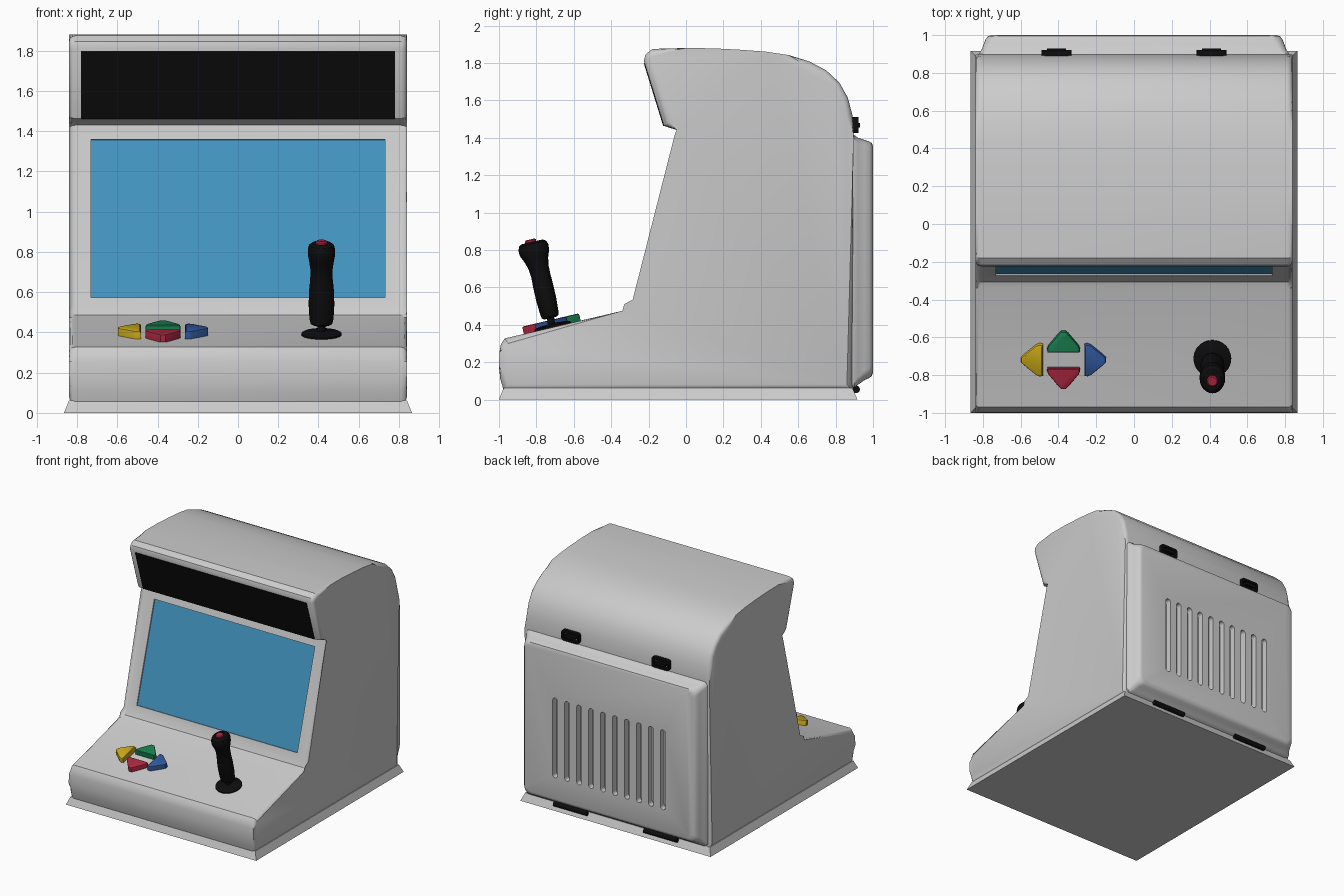
import bpy, bmesh, math
from mathutils import Vector, Matrix

if "Cube" in bpy.data.objects:
    bpy.data.objects.remove(bpy.data.objects["Cube"])


def material(name, rgb):
    m = bpy.data.materials.new(name)
    m.diffuse_color = (*rgb, 1)
    m.use_nodes = True
    m.node_tree.nodes["Principled BSDF"].inputs["Base Color"].default_value = m.diffuse_color
    return m


BLACK = material("black", (0.004, 0.004, 0.004))
SCREEN = material("screen_blue", (0.055, 0.30, 0.53))
RED = material("red", (0.42, 0.02, 0.05))
GREEN = material("green", (0.01, 0.22, 0.08))
BLUE = material("blue", (0.03, 0.10, 0.34))
YELLOW = material("yellow", (0.60, 0.40, 0.01))


def finish(name, bm, mat=None):
    bmesh.ops.recalc_face_normals(bm, faces=bm.faces[:])
    me = bpy.data.meshes.new(name)
    bm.to_mesh(me)
    bm.free()
    ob = bpy.data.objects.new(name, me)
    bpy.context.collection.objects.link(ob)
    if mat:
        me.materials.append(mat)
    smooth(ob)
    return ob


def smooth(ob):
    bpy.ops.object.select_all(action='DESELECT')
    ob.select_set(True)
    bpy.context.view_layer.objects.active = ob
    bpy.ops.object.shade_smooth_by_angle(angle=math.radians(32))


def add_loft(bm, rings, closed=False):
    vs = [[bm.verts.new(p) for p in r] for r in rings]
    n = len(vs[0])
    pairs = list(zip(vs, vs[1:])) + ([(vs[-1], vs[0])] if closed else [])
    for a, b in pairs:
        for i in range(n):
            j = (i + 1) % n
            bm.faces.new((a[i], a[j], b[j], b[i]))
    if not closed:
        bm.faces.new(vs[0])
        bm.faces.new(vs[-1])
    return vs


def loft(name, rings, mat=None, closed=False):
    bm = bmesh.new()
    add_loft(bm, rings, closed)
    return finish(name, bm, mat)


def prism(name, yz, half, mat=None, bevel=0):
    """Side profile extruded across x, with optional rounded side edges."""
    bm = bmesh.new()
    vs = add_loft(bm, [[(x, y, z) for y, z in yz] for x in (-half, half)])
    if bevel:
        rim = [e for e in bm.edges if abs(e.verts[0].co.x - e.verts[1].co.x) < 1e-6]
        bmesh.ops.bevel(bm, geom=rim, offset=bevel, segments=3, profile=0.5, affect='EDGES')
    return finish(name, bm, mat)


def cut(ob, cutter):
    cutter.hide_render = True
    mod = ob.modifiers.new("cut", 'BOOLEAN')
    mod.object, mod.operation, mod.solver = cutter, 'DIFFERENCE', 'EXACT'
    smooth(ob)
    bpy.ops.object.modifier_apply(modifier=mod.name)
    bpy.data.objects.remove(cutter)
    smooth(ob)


def round_rect(y, hx, z0, z1, r, seg=5, cx=0):
    pts = []
    for k, (sx, z) in enumerate(((1, z1 - r), (-1, z1 - r), (-1, z0 + r), (1, z0 + r))):
        for i in range(seg + 1):
            a = math.pi / 2 * (k + i / seg)
            pts.append((cx + sx * (hx - r) + r * math.cos(a), y, z + r * math.sin(a)))
    return pts


def slope_box(a, b, t0, t1, d0, d1):
    """Profile rectangle lying on the line a-b, from depth d0 to d1 (outward positive)."""
    a, b = Vector(a), Vector(b)
    s = (b - a).normalized()
    n = Vector((-s.y, s.x))
    p, q = a.lerp(b, t0), a.lerp(b, t1)
    return [p + n * d0, q + n * d0, q + n * d1, p + n * d1]


# Flared plinth
loft("plinth", [[(-x, y0, z), (x, y0, z), (x, y1, z), (-x, y1, z)]
                for z, x, y0, y1 in ((0, .865, -1, .917), (.062, .84, -.975, .89))])

# Cabinet body
body = prism("cabinet_body", [
    (-.975, .05), (-.993, .11), (-1, .18), (-.997, .255), (-.99, .295), (-.97, .327),
    (-.34, .475), (-.308, .487), (-.285, .535), (-.025, 1.43), (-.05, 1.442), (-.118, 1.463),
    (-.225, 1.81), (-.217, 1.845), (-.18, 1.875), (0, 1.88), (.15, 1.878), (.3, 1.87),
    (.43, 1.86), (.55, 1.842), (.66, 1.808), (.75, 1.76), (.82, 1.695), (.865, 1.615),
    (.89, 1.52), (.897, 1.42), (.89, .05)], .84, bevel=.03)

# Recessed screen
A, B = (-.30, .485), (-.025, 1.43)
t0, t1 = .095, .926
cut(body, prism("screen_cutter", slope_box(A, B, t0, t1, -.015, .05), .73))
prism("screen", slope_box(A, B, t0, t1, -.02, -.010), .73, SCREEN)

# Marquee panel
prism("marquee_panel", slope_box((-.118, 1.463), (-.225, 1.81), .0, .97, -.01, .004), .78, BLACK)

# Rear access panel with ventilation slots
rear = loft("rear_panel", [round_rect(*r) for r in (
    (.86, .825, .06, 1.42, .03), (.90, .822, .065, 1.415, .03), (.92, .808, .08, 1.40, .04),
    (.955, .795, .105, 1.388, .05), (.98, .785, .115, 1.38, .055), (.994, .772, .128, 1.372, .055),
    (1.0, .755, .145, 1.355, .05))])
bm = bmesh.new()
for i in range(10):
    add_loft(bm, [round_rect(y, .023, .32, .975, .0225, 5, -.49 + i * .98 / 9) for y in (.95, 1.05)])
cut(rear, finish("slot_cutter", bm))

# Latches and hinges of the rear panel
for side, s in (("left", -1), ("right", 1)):
    c = s * .41
    loft(f"latch_frame_{side}", [
        round_rect(.885, .08, 1.425, 1.51, .02, 4, c), round_rect(.922, .08, 1.425, 1.51, .02, 4, c),
        round_rect(.922, .062, 1.443, 1.492, .012, 4, c), round_rect(.885, .062, 1.443, 1.492, .012, 4, c)],
        BLACK, closed=True)
    loft(f"latch_tongue_{side}", [round_rect(y, .05, 1.455, 1.48, .008, 3, c)
                                  for y in (.885, .93)], BLACK)
    loft(f"hinge_{side}", [[(c + x, .91 + .02 * math.cos(a * math.pi / 8), .055 + .02 * math.sin(a * math.pi / 8))
                            for a in range(16)] for x in (-.15, .15)], BLACK)

# Control deck frame: local z is the deck normal
TILT = Matrix.Rotation(math.atan2(.148, .63), 4, 'X')


def deck(x, y):
    return Matrix.Translation((x, y, .327 + (y + .97) * .148 / .63)) @ TILT


# Four direction buttons, pointing outwards from a common centre
OUT = [(0, -.085), (.018, -.087), (.035, -.08), (.10, -.026), (.114, -.012),
       (.114, .012), (.10, .026), (.035, .08), (.018, .087), (0, .085)]
for name, mat, ang, gap in (("right", BLUE, 0, .11), ("up", GREEN, 90, .042),
                            ("left", YELLOW, 180, .11), ("down", RED, 270, .042)):
    place = deck(-.373, -.715) @ Matrix.Rotation(math.radians(ang), 4, 'Z')
    rings = [[place @ Vector((gap + .05 + (x - .05) * k, y * k, z)) for x, y in OUT]
             for z, k in ((-.01, 1), (.03, 1), (.037, .96), (.04, .88))]
    loft(f"button_{name}", rings, mat)


def turned(name, place, profile, mat, n=24):
    """Stack of ellipses: (y offset, z, x radius, y radius)."""
    loft(name, [[place @ Vector((rx * math.cos(t), y + ry * math.sin(t), z))
                 for t in (2 * math.pi * i / n for i in range(n))] for y, z, rx, ry in profile], mat)


# Joystick
turned("joystick_base", deck(.415, -.712), [(0, -.01, .1, .1), (0, .008, .1, .1), (0, .014, .09, .09),
                                            (0, .02, .03, .03)], BLACK, 32)
turned("joystick_shaft", Matrix.Translation((.415, 0, 0)),
       [(-.715, .38, .02, .02), (-.728, .46, .02, .02)], BLACK, 12)
LEAN = Matrix.Translation((.415, -.725, .44)) @ Matrix.Rotation(math.radians(13), 4, 'X')
turned("joystick_handle", LEAN, [
    (0, -.004, .04, .034), (0, .004, .054, .046), (0, .03, .06, .05), (0, .10, .064, .054),
    (0, .17, .062, .054), (0, .23, .056, .052), (-.002, .28, .055, .055), (-.004, .32, .061, .066),
    (-.005, .355, .068, .08), (-.005, .385, .068, .082), (-.004, .405, .062, .074),
    (-.004, .415, .048, .058)], BLACK)
turned("joystick_button", LEAN, [(-.012, .40, .03, .03), (-.012, .424, .03, .03),
                                 (-.012, .43, .024, .024)], RED, 16)
